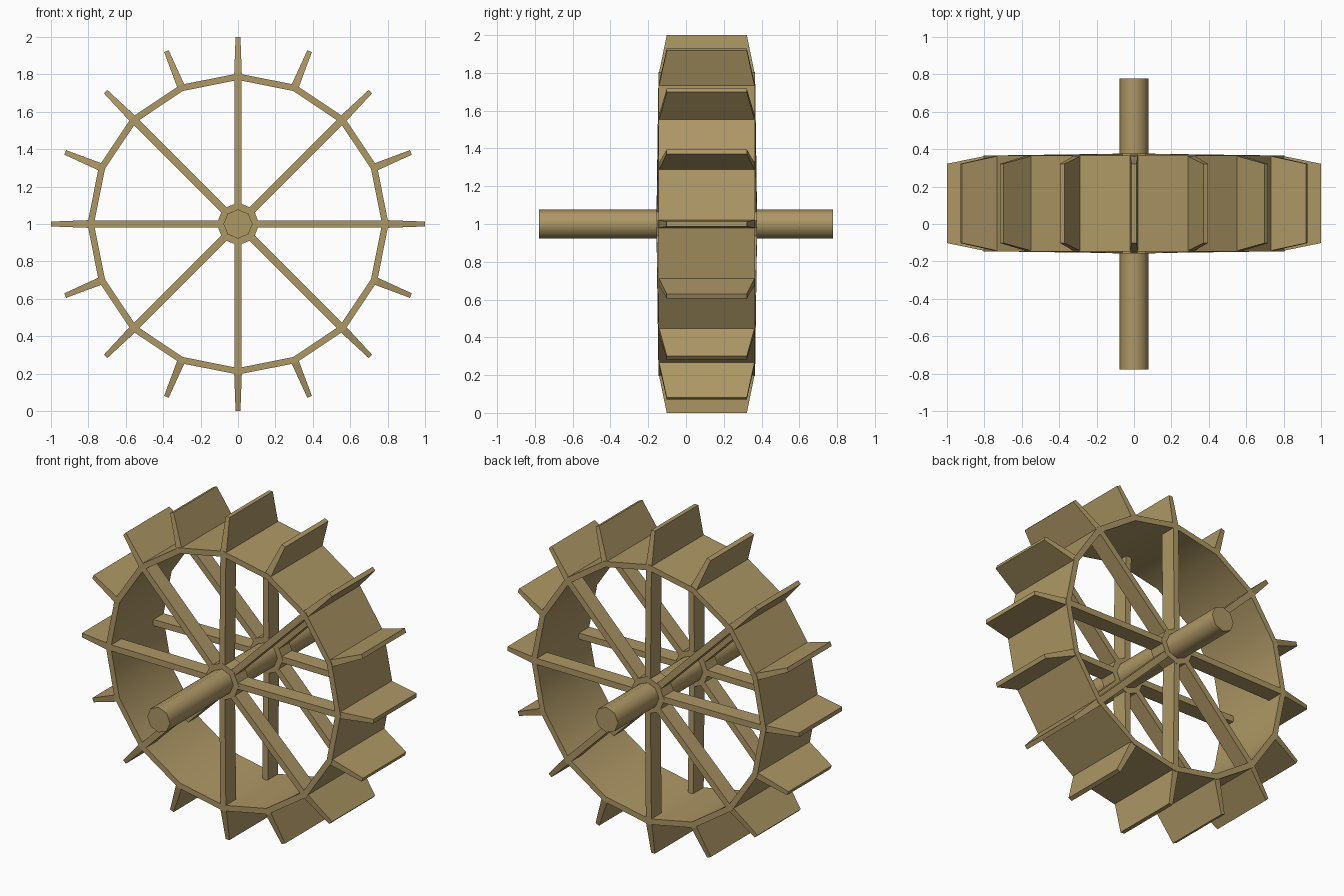
import bpy, bmesh, math
from mathutils import Matrix, Vector

if "Cube" in bpy.data.objects:
    bpy.data.objects.remove(bpy.data.objects["Cube"])

YC, ZC = 0.11, 1.0          # wheel centre
wood = bpy.data.materials.new("tan wood")
wood.diffuse_color = (0.42, 0.31, 0.13, 1)
wood.use_nodes = True
wood.node_tree.nodes["Principled BSDF"].inputs["Base Color"].default_value = wood.diffuse_color


def finish(name, bm):
    bmesh.ops.recalc_face_normals(bm, faces=bm.faces)
    me = bpy.data.meshes.new(name)
    bm.to_mesh(me)
    bm.free()
    me.materials.append(wood)
    ob = bpy.data.objects.new(name, me)
    bpy.context.collection.objects.link(ob)
    return ob


def place(angle):
    return Matrix.Translation((0, YC, ZC)) @ Matrix.Rotation(angle, 4, 'Y')


def tapered_bar(bm, angle, base, tip):
    """Bar along +z turned about y; each end is (radius, half thickness, y0, y1)."""
    m = place(angle)
    rings = []
    for r, t, y0, y1 in (base, tip):
        rings.append([bm.verts.new(m @ Vector((x, y, r)))
                      for x, y in ((-t, y0), (t, y0), (t, y1), (-t, y1))])
    bm.faces.new(rings[0])
    bm.faces.new(rings[1])
    for i in range(4):
        j = (i + 1) % 4
        bm.faces.new((rings[0][i], rings[0][j], rings[1][j], rings[1][i]))


def ring(bm, n, section):
    """Closed ring: section is a list of (radius, y) points swept in n steps."""
    loops = []
    for k in range(n):
        m = place(2 * math.pi * k / n)
        loops.append([bm.verts.new(m @ Vector((0, y, r))) for r, y in section])
    faces = []
    for k in range(n):
        a, b = loops[k], loops[(k + 1) % n]
        for i in range(len(section)):
            j = (i + 1) % len(section)
            faces.append((i, bm.faces.new((a[i], a[j], b[j], b[i]))))
    return faces


# Sixteen-sided rim, smooth on the inside
bm = bmesh.new()
for i, f in ring(bm, 16, [(0.805, -0.256), (0.805, 0.256), (0.77, 0.256), (0.77, -0.256)]):
    f.smooth = i == 2
finish("rim", bm)

# Paddles, tapering towards the tip
bm = bmesh.new()
for k in range(16):
    tapered_bar(bm, k * math.pi / 8, (0.785, 0.021, -0.256, 0.256), (1.0, 0.013, -0.212, 0.212))
finish("paddles", bm)

# Spokes and hubs on both sides
for name, s in (("front", -1), ("back", 1)):
    bm = bmesh.new()
    for k in range(8):
        tapered_bar(bm, k * math.pi / 4, (0.07, 0.019, s * 0.266, s * 0.166),
                    (0.785, 0.019, s * 0.256, s * 0.156))
    finish(name + "_spokes", bm)
    bm = bmesh.new()
    ring(bm, 8, [(0.115, s * 0.267), (0.115, s * 0.165), (0.07, s * 0.165), (0.07, s * 0.267)])
    finish(name + "_hub", bm)

# Axle
bm = bmesh.new()
bmesh.ops.create_cone(bm, cap_ends=True, segments=8, radius1=0.078, radius2=0.078, depth=1.555,
                      matrix=Matrix.Translation((0, 0, ZC)) @ Matrix.Rotation(math.pi / 2, 4, 'X'))
for f in bm.faces:
    f.smooth = len(f.verts) == 4
finish("axle", bm)
